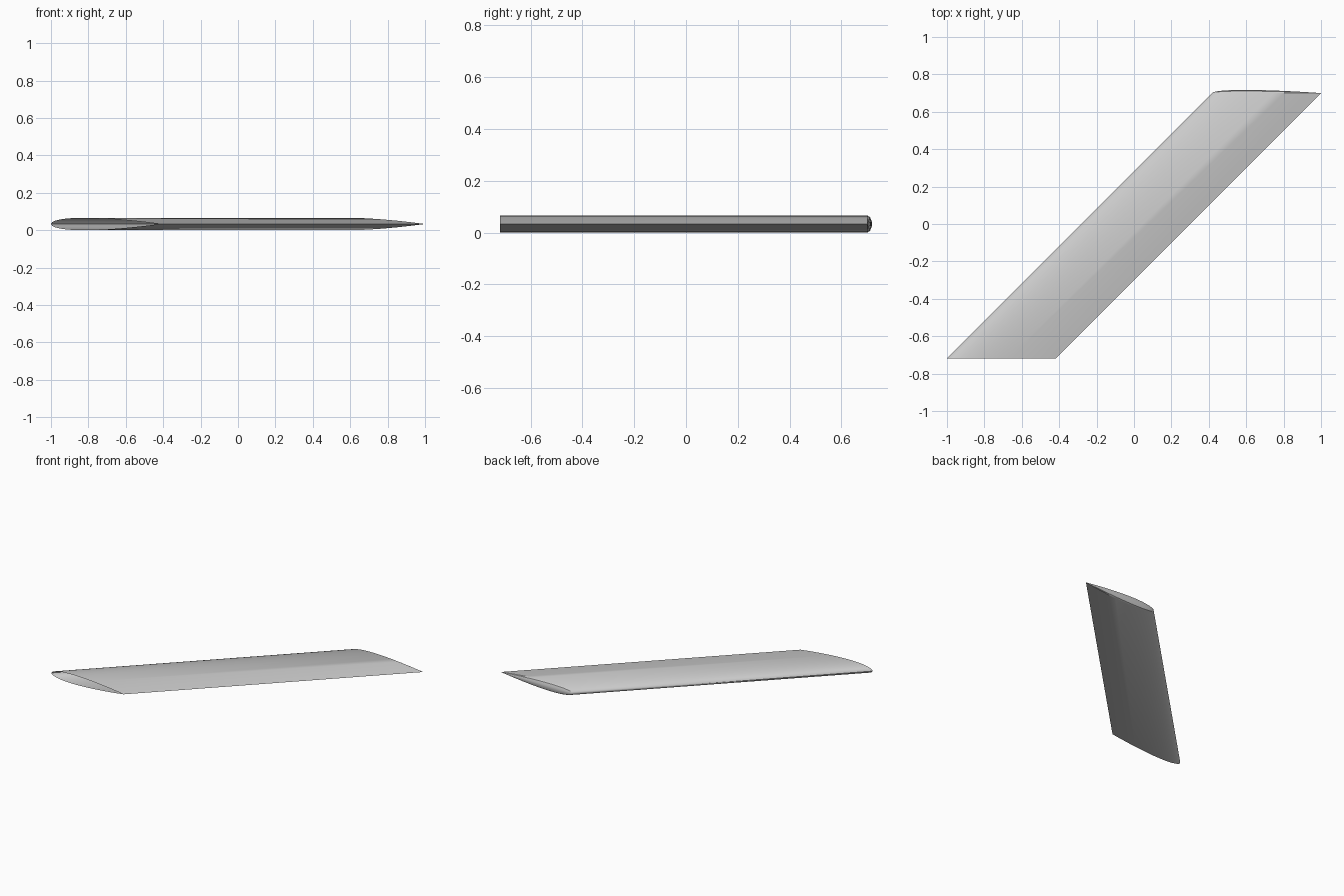
import bpy, bmesh, math

cube = bpy.data.objects.get("Cube")
if cube:
    bpy.data.objects.remove(cube, do_unlink=True)

CHORD = 0.582
HALF = 0.033             # greatest half thickness
ROOT_Y, TIP_Y = -0.718, 0.70
ROOT_X = -1.0
SWEEP = 1.0              # 45 degree sweep: x shift per unit of span
BULGE = 0.018            # rounding of the tip cap
STATIONS, CAP = 14, 5


def half_thickness(c):
    """Symmetric airfoil, closed at the trailing edge."""
    t = (0.2969 * math.sqrt(c) - 0.126 * c - 0.3516 * c**2
         + 0.2843 * c**3 - 0.1036 * c**4)
    return max(0.0, HALF * 10 * t)


def station(c):
    """Path over the wing at one chord position: top, round tip, underside."""
    h = half_thickness(c)
    root_x = ROOT_X + c * CHORD
    tip_x = root_x + SWEEP * (TIP_Y - ROOT_Y)
    path = [(root_x, ROOT_Y, HALF + h)]
    for k in range(CAP + 1):
        a = math.pi * k / CAP
        path.append((tip_x, TIP_Y + BULGE * h / HALF * math.sin(a),
                     HALF + h * math.cos(a)))
    path.append((root_x, ROOT_Y, HALF - h))
    return path


# Wing skin, open at the root
bm = bmesh.new()
rows = [[bm.verts.new(p) for p in station((i / STATIONS) ** 1.7)]
        for i in range(STATIONS + 1)]
for a, b in zip(rows, rows[1:]):
    for j in range(len(a) - 1):
        bm.faces.new((a[j], b[j], b[j + 1], a[j + 1]))
bmesh.ops.remove_doubles(bm, verts=bm.verts, dist=0.00002)

mesh = bpy.data.meshes.new("swept_wing")
bm.to_mesh(mesh)
bm.free()
wing = bpy.data.objects.new("swept_wing", mesh)
bpy.context.collection.objects.link(wing)

# Plain grey finish
grey = bpy.data.materials.new("light_grey")
grey.use_nodes = True
colour = (0.6, 0.6, 0.6, 1)
grey.diffuse_color = colour
grey.node_tree.nodes["Principled BSDF"].inputs["Base Color"].default_value = colour
mesh.materials.append(grey)

bpy.ops.object.select_all(action="DESELECT")
wing.select_set(True)
bpy.context.view_layer.objects.active = wing
bpy.ops.object.shade_smooth_by_angle(angle=math.radians(35))
